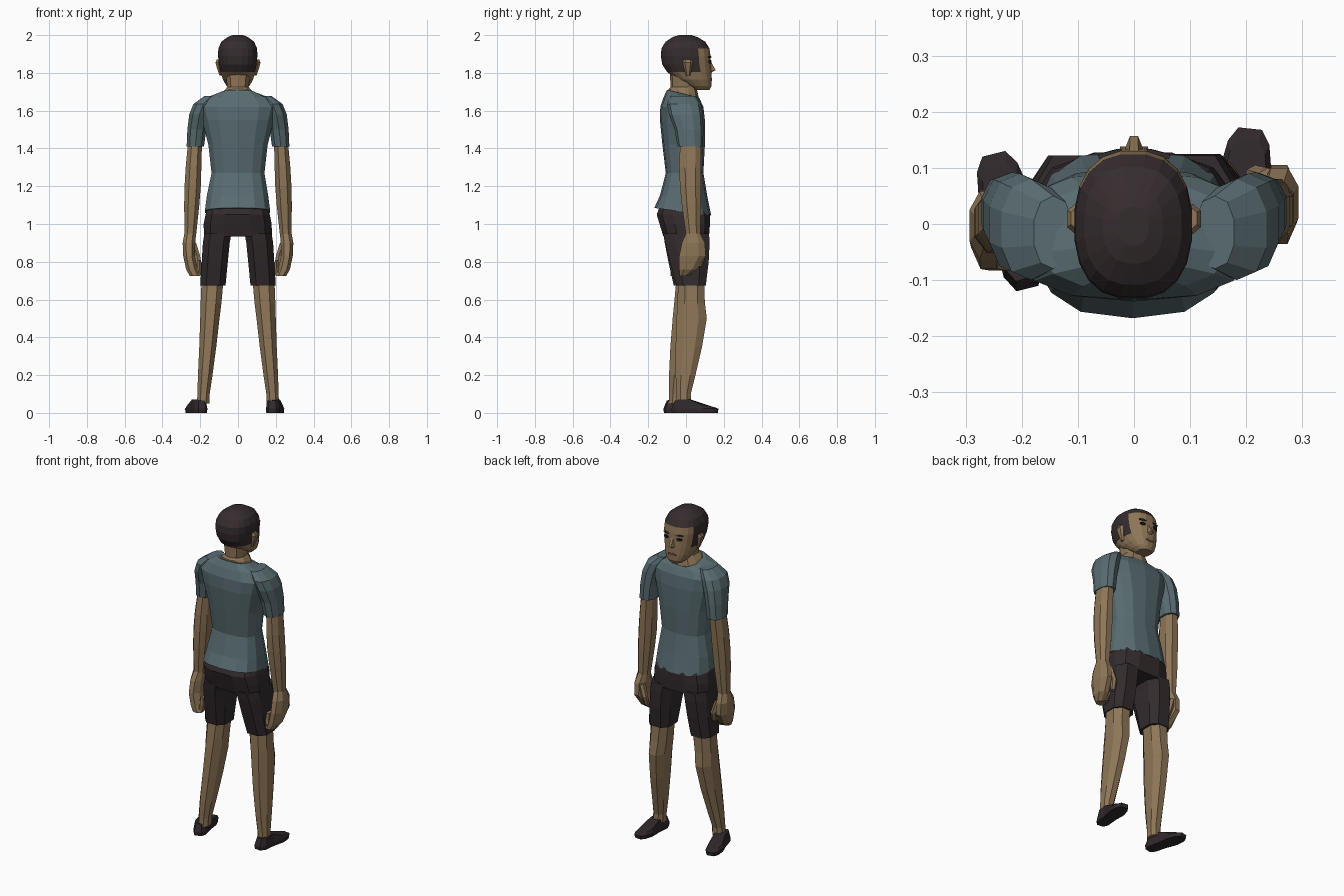
import bpy, bmesh, math
from mathutils import Vector


def material(name, rgb):
    m = bpy.data.materials.new(name)
    m.diffuse_color = (*rgb, 1)
    return m


SKIN = material("brown skin", (0.275, 0.183, 0.097))
HAIR = material("dark hair", (0.036, 0.025, 0.027))
SHIRT = material("grey teal cloth", (0.100, 0.150, 0.164))
SHORTS = material("dark shorts cloth", (0.033, 0.024, 0.026))
SHOE = material("dark shoe leather", (0.030, 0.021, 0.024))
EYE = material("eye black", (0.012, 0.010, 0.010))
LIP = material("lip brown", (0.170, 0.085, 0.055))


def make(name, verts, faces, mat):
    bm = bmesh.new()
    vs = [bm.verts.new(v) for v in verts]
    for f in faces:
        bm.faces.new([vs[i] for i in f])
    bmesh.ops.recalc_face_normals(bm, faces=bm.faces)
    me = bpy.data.meshes.new(name)
    bm.to_mesh(me)
    bm.free()
    me.materials.append(mat)
    ob = bpy.data.objects.new(name, me)
    bpy.context.collection.objects.link(ob)
    return ob


def skin_rings(name, rings, mat):
    """Bridge equal point rings and cap both ends."""
    n = len(rings[0])
    faces = [list(range(n)), [len(rings) * n - n + i for i in range(n)]]
    for r in range(len(rings) - 1):
        for i in range(n):
            j = (i + 1) % n
            faces.append([r * n + i, r * n + j, r * n + n + j, r * n + n + i])
    return make(name, [p for ring in rings for p in ring], faces, mat)


def loft(name, rows, mat, n=8, p=2.3):
    """Rows are (z, x0, x1, y0, y1[, tilt]): rounded outlines filling each box."""
    unit = []
    for i in range(n):
        a = 2 * math.pi * (i + 0.5) / n
        c, s = math.cos(a), math.sin(a)
        unit.append((math.copysign(abs(c) ** (2 / p), c), math.copysign(abs(s) ** (2 / p), s)))
    mx = max(u[0] for u in unit)
    my = max(u[1] for u in unit)
    rings = []
    for z, x0, x1, y0, y1, *t in rows:
        tilt = t[0] if t else 0
        rings.append([((x0 + x1) / 2 + (x1 - x0) / 2 * u / mx,
                       (y0 + y1) / 2 + (y1 - y0) / 2 * v / my,
                       z + tilt * v / my) for u, v in unit])
    return skin_rings(name, rings, mat)


def pair(name, rows, mat, back=(0, 0), n=8, p=2.3):
    """Right part plus mirrored left part, the left set back from top to bottom."""
    loft("right_" + name, rows, mat, n, p)
    zt, zb = max(r[0] for r in rows), min(r[0] for r in rows)
    left = []
    for z, x0, x1, y0, y1 in rows:
        d = back[0] + (back[1] - back[0]) * (zt - z) / (zt - zb)
        left.append((z, -x1, -x0, y0 - d, y1 - d))
    loft("left_" + name, left, mat, n, p)


# shirt body and sleeves
loft("shirt_body", [
    (1.065, -.175, .17, -.168, .133, -.02),
    (1.15, -.165, .16, -.138, .112),
    (1.27, -.14, .14, -.107, .092),
    (1.42, -.157, .157, -.125, .10),
    (1.55, -.19, .19, -.138, .10),
    (1.62, -.21, .21, -.136, .092),
    (1.665, -.17, .17, -.118, .075, -.008),
    (1.69, -.095, .095, -.10, .068, -.02)], SHIRT, 14, 2.6)
pair("sleeve", [
    (1.41, .18, .272, -.045, .09),
    (1.50, .168, .268, -.06, .092),
    (1.58, .15, .258, -.09, .09),
    (1.635, .13, .236, -.10, .08),
    (1.677, .11, .178, -.08, .05)], SHIRT, n=10)

# shorts
loft("shorts_hips", [
    (0.935, -.18, .18, -.12, .122),
    (1.00, -.182, .178, -.14, .127),
    (1.05, -.172, .168, -.155, .127),
    (1.09, -.16, .155, -.14, .11)], SHORTS, 12, 2.8)
pair("shorts_leg", [
    (0.675, .066, .20, -.05, .105),
    (0.80, .054, .192, -.085, .12),
    (0.90, .044, .186, -.11, .125),
    (0.95, .035, .178, -.12, .122)], SHORTS, (0, .015), 8, 2.8)

# bare legs
pair("leg", [
    (0.05, .152, .217, -.05, .028),
    (0.10, .15, .215, -.05, .025),
    (0.20, .135, .212, -.055, .05),
    (0.35, .115, .205, -.055, .085),
    (0.50, .098, .20, -.05, .11),
    (0.58, .088, .198, -.046, .10),
    (0.72, .075, .192, -.04, .095)], SKIN, (.01, .042))

# arms and hands
pair("arm", [
    (0.94, .222, .283, 0, .075),
    (1.10, .205, .285, -.022, .08),
    (1.20, .197, .283, -.032, .08),
    (1.30, .194, .277, -.036, .08),
    (1.46, .19, .262, -.03, .078)], SKIN, (0, .04))
pair("hand", [
    (0.725, .198, .255, -.034, .01),
    (0.76, .212, .275, -.036, .06),
    (0.83, .228, .29, -.036, .105),
    (0.90, .226, .293, -.022, .10),
    (0.95, .222, .284, 0, .076)], SKIN, (.04, .048))
pair("curled_fingers", [
    (0.73, .197, .235, -.03, .03),
    (0.77, .192, .215, -.03, .04),
    (0.81, .196, .215, -.02, .035)], SKIN, (.045, .045), 6)
pair("thumb", [
    (0.775, .198, .222, .06, .085),
    (0.83, .20, .232, .07, .105),
    (0.90, .222, .255, .06, .10)], SKIN, (.045, .045), 6)


# shoes
def shoe(name, heel, toe):
    h, t = Vector(heel), Vector(toe)
    along = t - h
    side = Vector((along.y, -along.x)).normalized()
    # half outline: position along the foot, half width, upper height
    half = [(0, .020, .065), (.12, .036, .072), (.40, .037, .07), (.70, .046, .042), (.90, .037, .034), (1, .021, .03)]
    outline = half + [(a, -w, z) for a, w, z in reversed(half)]

    def ring(scale, height):
        pts = []
        for a, w, z in outline:
            q = h + along * (.45 + (a - .45) * scale) + side * w * scale
            pts.append((q.x, q.y, height if height is not None else z))
        return pts
    skin_rings(name, [ring(.97, 0), ring(1, .022), ring(.84, None)], SHOE)


shoe("left_shoe", (-.19, -.115), (-.25, .125))
shoe("right_shoe", (.181, -.075), (.207, .17))

# neck and collar skin
loft("neck", [
    (1.67, -.09, .09, -.095, .072, -.02),
    (1.70, -.075, .075, -.092, .064, -.015),
    (1.725, -.056, .056, -.082, .055),
    (1.80, -.066, .066, -.085, .05)], SKIN, 10)

# head, with the hair coloured by height and depth
head = loft("head", [
    (1.71, -.04, .04, .045, .125),
    (1.73, -.06, .06, .01, .135),
    (1.765, -.08, .08, -.05, .136),
    (1.805, -.093, .091, -.10, .134),
    (1.845, -.10, .098, -.126, .132),
    (1.89, -.106, .103, -.133, .13),
    (1.93, -.104, .101, -.13, .124),
    (1.965, -.088, .085, -.108, .102),
    (1.99, -.055, .052, -.07, .06),
    (2.0, -.028, .026, -.038, .03)], SKIN, 20, 2.4)
head.data.materials.append(HAIR)
for f in head.data.polygons:
    c = f.center
    if c.z > 1.93 or (c.z > 1.805 and c.y < 0) or (c.z > 1.82 and c.y < .075):
        f.material_index = 1

# ears
pair("ear", [
    (1.785, .082, .098, .0, .022),
    (1.82, .088, .110, -.01, .03),
    (1.855, .09, .119, -.018, .036),
    (1.872, .09, .112, -.01, .03)], SKIN, n=6)

# nose
make("nose", [(-.008, .125, 1.872), (.008, .125, 1.872), (-.02, .125, 1.808), (.02, .125, 1.808),
              (-.007, .157, 1.815), (.007, .157, 1.815), (0, .125, 1.797)],
     [(0, 1, 5, 4), (0, 4, 2), (1, 3, 5), (2, 4, 6), (4, 5, 6), (5, 3, 6), (0, 2, 6, 3, 1)], SKIN)


# eyes, eyebrows and mouth as thin plates
def plate(name, x, y, z, w, h, mat, turn=0):
    pts = [(-w / 2, -h / 4), (0, -h / 2), (w / 2, -h / 4), (w / 2, h / 4), (0, h / 2), (-w / 2, h / 4)]
    c, s = math.cos(turn), math.sin(turn)
    skin_rings(name, [[(x + u * c - d * s, y + u * s + d * c, z + v) for u, v in pts]
                      for d in (-.0045, .0045)], mat)


for label, sx in (("left", -1), ("right", 1)):
    plate(label + "_eye", sx * .042, .126, 1.86, .03, .018, EYE, -sx * .25)
    plate(label + "_eyebrow", sx * .043, .125, 1.884, .042, .01, HAIR, -sx * .25)
plate("mouth", 0, .134, 1.765, .05, .016, LIP)
